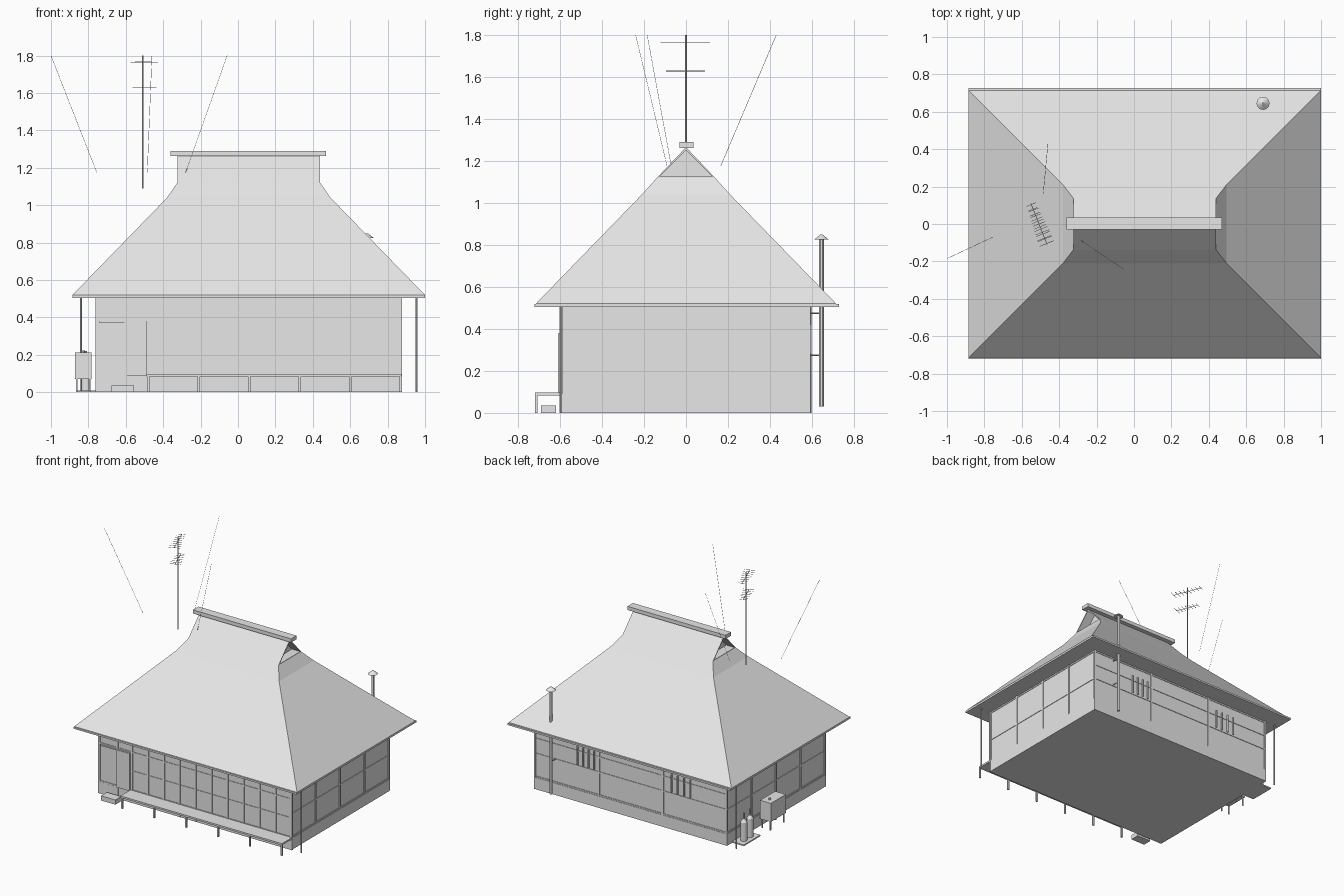
import bpy, bmesh, math
from mathutils import Vector

if "Cube" in bpy.data.objects:
    bpy.data.objects.remove(bpy.data.objects["Cube"])

grey = bpy.data.materials.new("pale_grey")
grey.diffuse_color = (0.8, 0.8, 0.8, 1)
grey.use_nodes = True
grey.node_tree.nodes["Principled BSDF"].inputs["Base Color"].default_value = grey.diffuse_color


def finish(name, bm):
    bmesh.ops.recalc_face_normals(bm, faces=bm.faces)
    me = bpy.data.meshes.new(name)
    bm.to_mesh(me)
    bm.free()
    me.materials.append(grey)
    ob = bpy.data.objects.new(name, me)
    bpy.context.collection.objects.link(ob)
    return ob


def add_box(bm, x0, x1, y0, y1, z0, z1):
    vs = bmesh.ops.create_cube(bm, size=1)["verts"]
    for v in vs:
        v.co = ((x0 + x1) / 2 + v.co.x * (x1 - x0),
                (y0 + y1) / 2 + v.co.y * (y1 - y0),
                (z0 + z1) / 2 + v.co.z * (z1 - z0))


def boxes(name, items):
    bm = bmesh.new()
    for b in items:
        add_box(bm, *b)
    return finish(name, bm)


def add_rod(bm, a, b, r, r2=None, n=8):
    a, b = Vector(a), Vector(b)
    d = b - a
    m = d.to_track_quat('Z', 'Y').to_matrix().to_4x4()
    m.translation = (a + b) / 2
    bmesh.ops.create_cone(bm, cap_ends=True, segments=n, radius1=r,
                          radius2=r if r2 is None else r2, depth=d.length, matrix=m)


def rods(name, items, n=8):
    bm = bmesh.new()
    for it in items:
        add_rod(bm, *it, n=n)
    ob = finish(name, bm)
    if n > 6:
        for o in bpy.context.selected_objects:
            o.select_set(False)
        ob.select_set(True)
        bpy.context.view_layer.objects.active = ob
        bpy.ops.object.shade_smooth_by_angle()
    return ob


# Roof: rings from eave to gable foot, then the ridge line
CX = 0.0575
bm = bmesh.new()
rings = []
for hx, hy, z in ((0.9425, 0.715, 0.505), (0.9425, 0.715, 0.52),
                  (0.437, 0.21, 1.04), (0.382, 0.138, 1.12)):
    rings.append([bm.verts.new((CX + sx * hx, sy * hy, z))
                  for sx, sy in ((-1, -1), (1, -1), (1, 1), (-1, 1))])
for lo, hi in zip(rings, rings[1:]):
    for i in range(4):
        j = (i + 1) % 4
        bm.faces.new((lo[i], lo[j], hi[j], hi[i]))
bm.faces.new(rings[0][::-1])
t = rings[-1]
left = bm.verts.new((CX - 0.382, 0, 1.265))
right = bm.verts.new((CX + 0.382, 0, 1.265))
bm.faces.new((t[0], t[1], right, left))
bm.faces.new((t[2], t[3], left, right))
gables = [bm.faces.new((t[1], t[2], right)), bm.faces.new((t[3], t[0], left))]
bmesh.ops.recalc_face_normals(bm, faces=bm.faces)
# Recessed gable openings
bmesh.ops.inset_individual(bm, faces=gables, thickness=0.014)
bmesh.ops.inset_individual(bm, faces=gables, thickness=0.001, depth=-0.07)
finish("roof", bm)
boxes("ridge_cap", [(-0.36, 0.47, -0.03, 0.036, 1.262, 1.29)])
boxes("eave_boards", [(-0.885, 1, 0.715, 0.728, 0.505, 0.518),
                      (-0.885, 1, -0.722, -0.71, 0.505, 0.518)])

# House body and base
X0, X1, Y0, Y1 = -0.755, 0.865, -0.595, 0.585
boxes("walls", [(X0, X1, Y0, Y1, 0.0, 0.506)])
boxes("plinth", [(X0 - 0.007, X1 + 0.007, Y0 - 0.005, Y1 + 0.007, 0, 0.09)])

# Timber frame: posts and rails on all four walls
W, P = 0.007, 0.006
front_x = [X0, -0.6] + [-0.48 + 0.135 * i for i in range(11)]
back_x = [X0, -0.215, 0.325, X1]
side_y = [Y0 + (Y1 - Y0) * i / 4 for i in range(5)]
frame = []
for x in front_x:
    frame.append((x - W, x + W, Y0 - P, Y0 + P, 0, 0.506))
for x in back_x:
    frame.append((x - W, x + W, Y1 - P, Y1 + P, 0.09, 0.506))
for x in (X0, X1):
    for y in side_y:
        frame.append((x - P, x + P, y - W, y + W, 0.09, 0.506))
boxes("posts", frame)
rails = []
R = 0.004
for z in (0.095, 0.27, 0.385, 0.496):
    if z != 0.27:
        rails.append((X0, X1, Y0 - R, Y0 + R, z - 0.005, z + 0.005))
    rails.append((X0, X1, Y1 - R, Y1 + R, z - 0.005, z + 0.005))
    if z != 0.385:
        for x in (X0, X1):
            rails.append((x - R, x + R, Y0, Y1, z - 0.005, z + 0.005))
rails.append((-0.48, X1, Y0 - R, Y0 + R, 0.24, 0.246))
boxes("rails", rails)

# Entrance door with its track
boxes("door", [(-0.6, -0.49, Y0 - 0.014, Y0, 0.09, 0.375),
               (-0.74, -0.49, Y0 - 0.012, Y0, 0.37, 0.38)])

# Barred back windows
bars = []
for cx, w in ((0.435, 0.14), (-0.37, 0.16)):
    for i in range(4):
        x = cx - w / 2 + w * i / 3
        bars.append((x - 0.004, x + 0.004, Y1, Y1 + 0.012, 0.28, 0.42))
boxes("window_bars", bars)

# Veranda with legs, and the entrance step
boxes("veranda", [(-0.49, 0.875, -0.72, Y0, 0.083, 0.096)])
boxes("veranda_legs", [(x - 0.006, x + 0.006, -0.718, -0.706, 0, 0.085)
                       for x in [-0.48 + 0.27 * i for i in range(6)]])
boxes("step", [(-0.675, -0.555, -0.69, -0.62, 0, 0.036)])

# Downpipes at two opposite corners
rods("downpipes", [((0.955, -0.598, 0), (0.955, -0.598, 0.51), 0.005),
                   ((-0.84, 0.592, 0), (-0.84, 0.592, 0.51), 0.005)])

# Chimney with cone cap and wall brackets
cx, cy = 0.69, 0.645
rods("chimney", [((cx, cy, 0.03), (cx, cy, 0.83), 0.011),
                 ((cx, cy, 0.825), (cx, cy, 0.85), 0.035, 0.004),
                 ((cx, Y1, 0.475), (cx, cy, 0.475), 0.003),
                 ((cx, Y1, 0.275), (cx, cy, 0.275), 0.003)], n=12)

# Oil tank on legs beside the left wall
boxes("oil_tank", [(-0.872, -0.782, 0.04, 0.22, 0.07, 0.212)])
boxes("tank_legs", [(x - 0.004, x + 0.004, y - 0.004, y + 0.004, 0, 0.075)
                    for x in (-0.862, -0.792) for y in (0.05, 0.21)])
rods("tank_filler", [((-0.827, 0.17, 0.21), (-0.827, 0.17, 0.222), 0.01)])

# Gas bottles on a board
boxes("bottle_board", [(-0.86, X0, 0.33, 0.53, 0, 0.01)])
bottles = []
for y in (0.39, 0.465):
    c = lambda z: (-0.815, y, z)
    bottles += [(c(0.01), c(0.15), 0.024), (c(0.15), c(0.175), 0.024, 0.01),
                (c(0.175), c(0.22), 0.007)]
rods("gas_bottles", bottles, n=12)

# Aerial mast with two sets of elements
rods("aerial_mast", [((-0.508, 0, 1.09), (-0.508, 0, 1.8), 0.004)])
aerial = []
d, p = Vector((0.37, -0.93, 0)), Vector((0.93, 0.37, 0))
for z, half, n in ((1.765, 0.118, 8), (1.628, 0.09, 7)):
    c = Vector((-0.508, 0, z))
    aerial.append((c - d * half, c + d * half, 0.002))
    for i in range(n):
        q = c + d * half * (2 * i / (n - 1) - 1) * 0.95
        e = 0.026 + 0.016 * i / (n - 1)
        aerial.append((q - p * e, q + p * e, 0.0015))
rods("aerial_elements", aerial, n=6)

# Thin overhead wires
rods("wires", [((-1, -0.185, 1.8), (-0.755, -0.07, 1.175), 0.001),
               ((-0.058, -0.24, 1.8), (-0.28, -0.09, 1.175), 0.001),
               ((-0.46, 0.43, 1.8), (-0.485, 0.165, 1.175), 0.001)], n=4)
